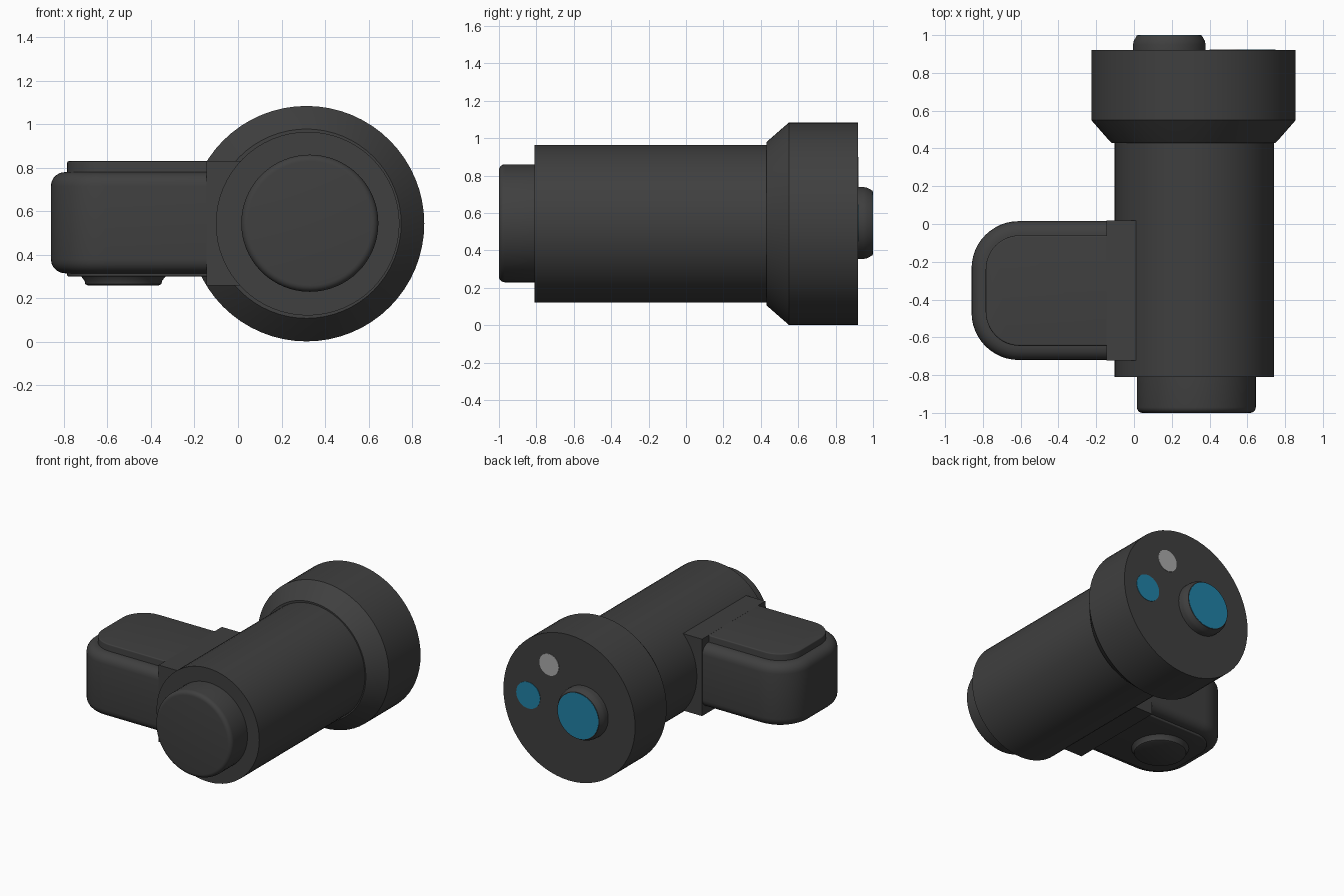
import bpy, bmesh, math
from mathutils import Matrix

if "Cube" in bpy.data.objects:
    bpy.data.objects.remove(bpy.data.objects["Cube"])


def material(name, rgb):
    m = bpy.data.materials.new(name)
    m.diffuse_color = (*rgb, 1)
    m.use_nodes = True
    m.node_tree.nodes["Principled BSDF"].inputs["Base Color"].default_value = m.diffuse_color
    return m


DARK = material("dark_plastic", (0.05, 0.05, 0.05))
BLUE = material("blue_glass", (0.015, 0.22, 0.38))
GREY = material("pale_glass", (0.4, 0.4, 0.4))


def finish(name, bm, mat):
    bmesh.ops.recalc_face_normals(bm, faces=bm.faces)
    me = bpy.data.meshes.new(name)
    bm.to_mesh(me)
    bm.free()
    ob = bpy.data.objects.new(name, me)
    bpy.context.collection.objects.link(ob)
    me.materials.append(mat)
    bpy.ops.object.select_all(action='DESELECT')
    ob.select_set(True)
    bpy.context.view_layer.objects.active = ob
    bpy.ops.object.shade_smooth_by_angle(angle=math.radians(32))
    return ob


def turned(name, profile, centre, mat=DARK, axis='Y', n=64):
    """Solid of revolution from (radius, position along axis) points."""
    bm = bmesh.new()
    rings = []
    for r, t in profile:
        ring = []
        for i in range(n):
            a = 2 * math.pi * i / n
            u, v = r * math.cos(a), r * math.sin(a)
            co = (centre[0] + u, t, centre[1] + v) if axis == 'Y' else (centre[0] + u, centre[1] + v, t)
            ring.append(bm.verts.new(co))
        rings.append(ring)
    for a, b in zip(rings, rings[1:]):
        for i in range(n):
            bm.faces.new((a[i], a[(i + 1) % n], b[(i + 1) % n], b[i]))
    bm.faces.new(rings[0])
    bm.faces.new(rings[-1])
    return finish(name, bm, mat)


def grip_slab(name, inset, radius, x_end, z0, z1, bevel):
    """Slab with two rounded outer corners and softened top and bottom rims."""
    x0, y0, y1 = -0.86 + inset, -0.72 + inset, 0.015 - inset
    pts = [(x_end, y1)]
    for cy, start in ((y1 - radius, 90), (y0 + radius, 180)):
        for i in range(13):
            a = math.radians(start + 7.5 * i)
            pts.append((x0 + radius + radius * math.cos(a), cy + radius * math.sin(a)))
    pts.append((x_end, y0))
    bm = bmesh.new()
    face = bm.faces.new([bm.verts.new((x, y, z0)) for x, y in pts])
    top = bmesh.ops.extrude_face_region(bm, geom=[face])['geom']
    bmesh.ops.translate(bm, verts=[v for v in top if isinstance(v, bmesh.types.BMVert)], vec=(0, 0, z1 - z0))
    rims = [e for e in bm.edges if abs(e.verts[0].co.z - e.verts[1].co.z) < 1e-5
            and min(v.co.x for v in e.verts) < x_end - 1e-4]
    bmesh.ops.bevel(bm, geom=rims, offset=bevel, segments=5, profile=0.5, affect='EDGES')
    return finish(name, bm, DARK)


# main barrel, flared head and end cap, all along y
AXIS = (0.32, 0.543)
turned("barrel", [(0.422, -0.81), (0.422, 0.45)], AXIS)
turned("flared_head", [(0.435, 0.43), (0.445, 0.44), (0.541, 0.55), (0.541, 0.92)], (0.315, 0.543))
cap = [(0.285 + 0.03 * math.sin(a), -0.97 - 0.03 * math.cos(a))
       for a in (math.pi / 2 * i / 5 for i in range(6))]
turned("end_cap", cap + [(0.315, -0.80)], (0.33, 0.545))

# lens housing and the round windows on the rear face
LENS = (0.187, 0.547)
turned("lens_housing", [(0.192, 0.90), (0.192, 0.95), (0.188, 0.97), (0.172, 0.998)], LENS)
for name, r, y, c, mat in (("main_lens", 0.168, 1.0, LENS, BLUE),
                           ("small_lens", 0.098, 0.923, (0.651, 0.547), BLUE),
                           ("indicator_lamp", 0.08, 0.923, (0.479, 0.82), GREY)):
    turned(name, [(r, y - 0.02), (r, y)], c, mat, n=48)

# side grip: rounded body with a raised panel above and below
grip_slab("grip_body", 0.0, 0.25, -0.10, 0.315, 0.78, 0.065)
grip_slab("grip_panel", 0.075, 0.18, -0.14, 0.30, 0.83, 0.008)

# square collar joining the grip to the barrel
bm = bmesh.new()
bmesh.ops.create_cube(bm, size=1, matrix=Matrix.Translation((-0.0225, -0.3525, 0.545))
                      @ Matrix.Diagonal((0.245, 0.741, 0.571, 1)))
finish("grip_collar", bm, DARK)

# button under the grip
turned("grip_button", [(0.165, 0.26), (0.175, 0.265), (0.178, 0.28), (0.195, 0.302)],
       (-0.527, -0.355), axis='Z', n=48)
